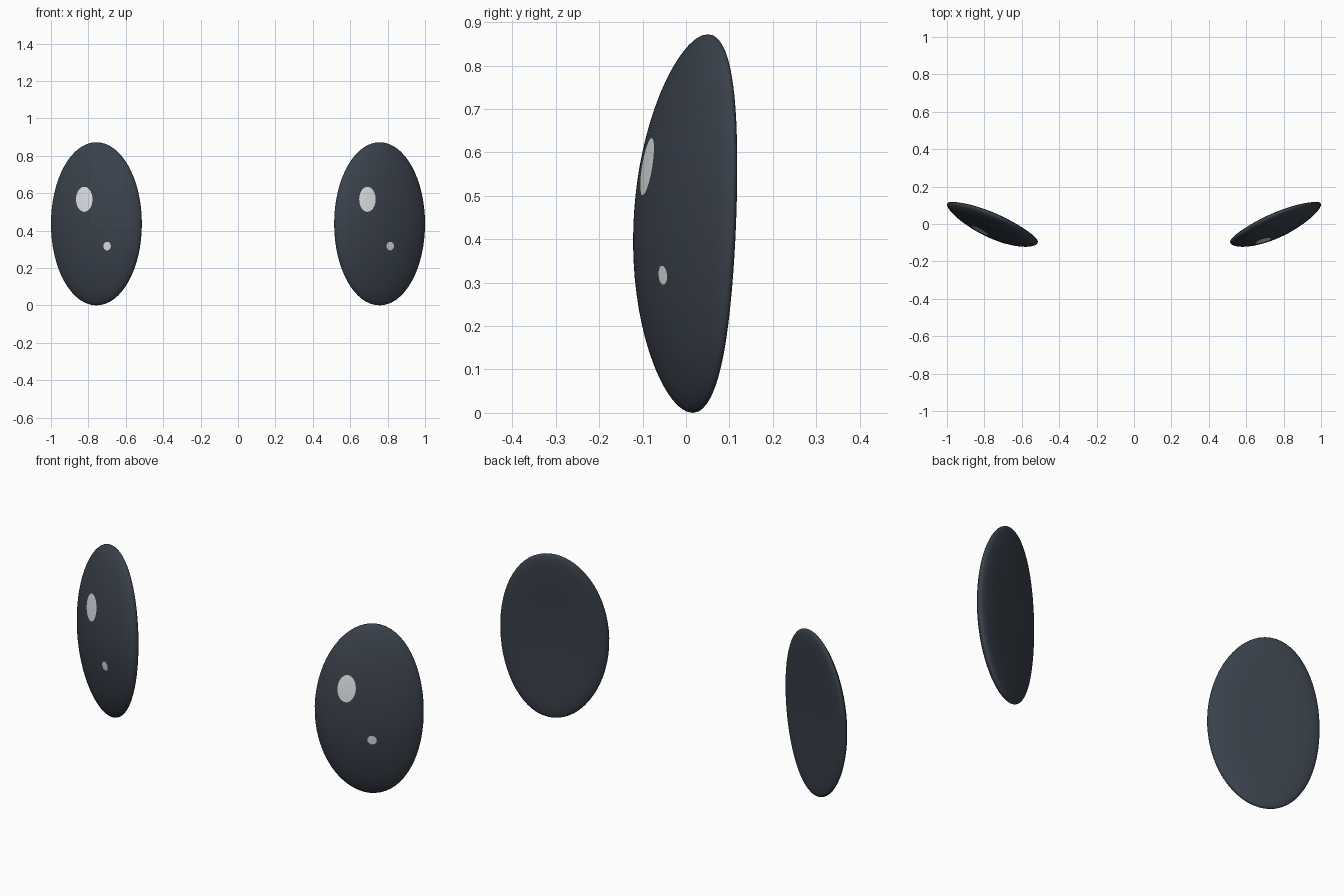
import bpy, bmesh, math

if "Cube" in bpy.data.objects:
    bpy.data.objects.remove(bpy.data.objects["Cube"])

CX, CZ = 0.757, 0.436      # eye centre
HX, HZ = 0.243, 0.436      # half width and half height


def material(name, rgb):
    m = bpy.data.materials.new(name)
    m.diffuse_color = (*rgb, 1.0)
    m.use_nodes = True
    m.node_tree.nodes["Principled BSDF"].inputs["Base Color"].default_value = m.diffuse_color
    return m


dark = material("dark slate", (0.042, 0.052, 0.070))
pale = material("pale grey", (0.70, 0.73, 0.76))


def lens_y(v, u, depth):
    """Depth of the wrapped lens at normalised width v (outward) and height u."""
    bend = 0.022 * v * v + 0.05 * u * u
    return -0.017 + 0.0996 * v + 0.0175 * u + bend + depth


def finish(bm, name, mat):
    bmesh.ops.recalc_face_normals(bm, faces=bm.faces)
    me = bpy.data.meshes.new(name)
    bm.to_mesh(me)
    bm.free()
    me.materials.append(mat)
    for p in me.polygons:
        p.use_smooth = True
    ob = bpy.data.objects.new(name, me)
    bpy.context.collection.objects.link(ob)
    return ob


def eye(name, side):
    # unit sphere with poles front and back, squashed and bent into a lens
    bm = bmesh.new()
    bmesh.ops.create_uvsphere(bm, u_segments=64, v_segments=40, radius=1.0)
    for vert in bm.verts:
        v, u, d = vert.co
        depth = d * (0.056 if d > 0 else 0.063)
        vert.co = (side * (CX + HX * v), lens_y(v, u, depth), CZ + HZ * u)
    finish(bm, name, dark)


def highlight(name, side, x, z, rx, rz):
    # thin elliptical plate that follows the front of the lens
    bm = bmesh.new()
    rings, n = 4, 32

    def point(r, a):
        px, pz = x + rx * r * math.cos(a), z + rz * r * math.sin(a)
        v, u = (side * px - CX) / HX, (pz - CZ) / HZ
        depth = -0.063 * math.sqrt(max(0.0, 1 - u * u - v * v))
        return bm.verts.new((px, lens_y(v, u, depth) - 0.002, pz))

    centre = point(0, 0)
    loops = [[point((k + 1) / rings, 2 * math.pi * i / n) for i in range(n)]
             for k in range(rings)]
    for i in range(n):
        j = (i + 1) % n
        bm.faces.new((centre, loops[0][i], loops[0][j]))
        for a, b in zip(loops, loops[1:]):
            bm.faces.new((a[i], b[i], b[j], a[j]))
    ob = finish(bm, name, pale)
    # make the plate face forwards
    if sum(p.normal.y for p in ob.data.polygons) > 0:
        ob.data.flip_normals()


# both eyes are mirrored, the highlights sit on the same side of each
for label, side in (("left", -1), ("right", 1)):
    eye(label + "_eye", side)
    highlight(label + "_large_highlight", side, side * CX - 0.065, 0.567, 0.044, 0.067)
    highlight(label + "_small_highlight", side, side * CX + 0.057, 0.317, 0.020, 0.023)
